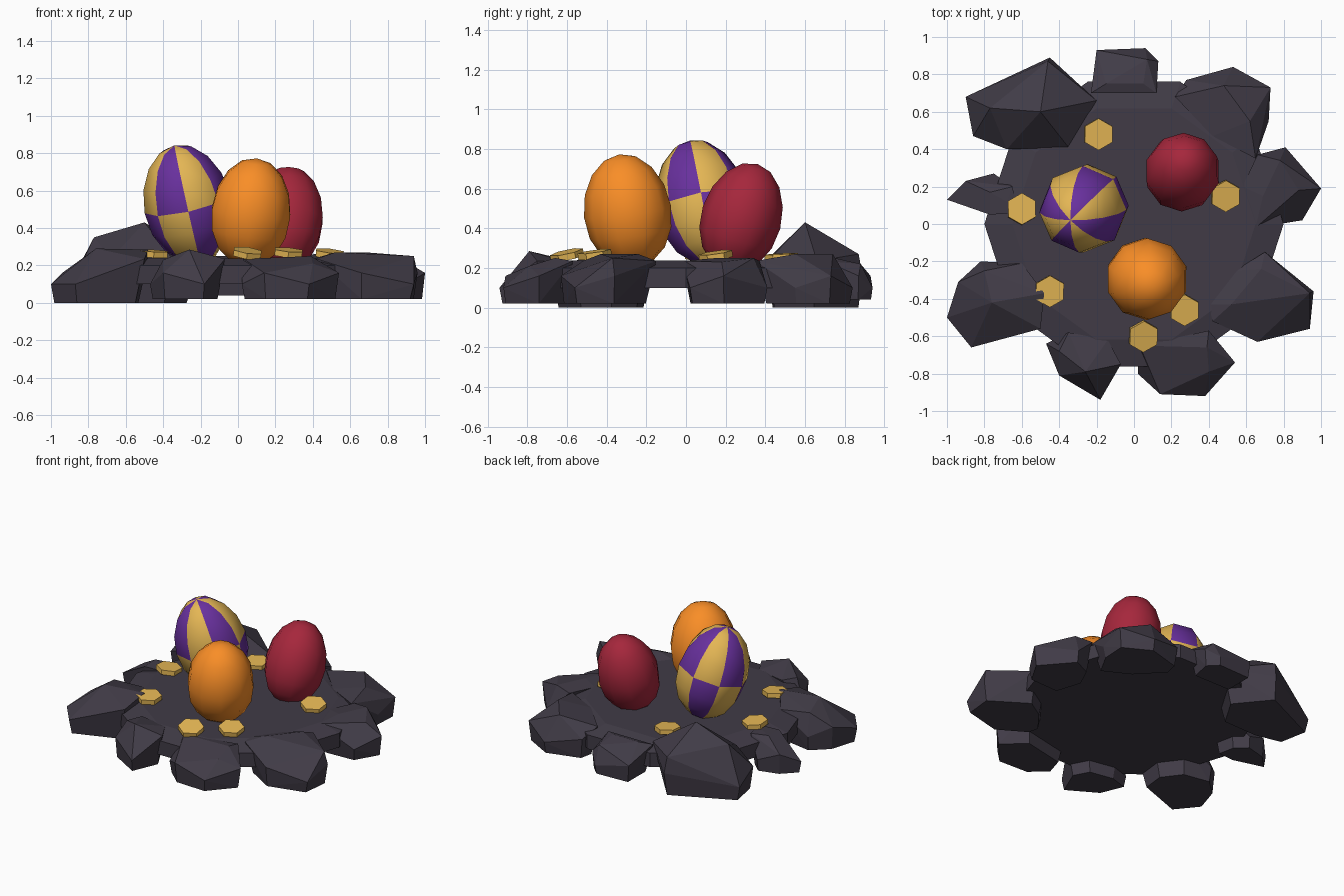
import bpy, bmesh, math
from mathutils import Vector

if "Cube" in bpy.data.objects:
    bpy.data.objects.remove(bpy.data.objects["Cube"])


def material(name, rgb):
    m = bpy.data.materials.new(name)
    m.diffuse_color = (*rgb, 1)
    m.use_nodes = True
    m.node_tree.nodes["Principled BSDF"].inputs["Base Color"].default_value = m.diffuse_color
    return m


ROCK = material("dark_rock", (0.052, 0.044, 0.062))
GOLD = material("gold", (0.78, 0.47, 0.09))
PURPLE = material("purple", (0.14, 0.03, 0.34))
ORANGE = material("orange", (0.95, 0.27, 0.02))
RED = material("red", (0.38, 0.02, 0.045))


def finish(name, bm, mats, smooth=False):
    bmesh.ops.recalc_face_normals(bm, faces=bm.faces)
    for f in bm.faces:
        f.smooth = smooth
    me = bpy.data.meshes.new(name)
    bm.to_mesh(me)
    bm.free()
    for m in mats:
        me.materials.append(m)
    ob = bpy.data.objects.new(name, me)
    bpy.context.collection.objects.link(ob)
    return ob


def stack(name, sides, rings, mat, start=0.0):
    """Solid made of stacked regular polygons, rings = (radius, z)."""
    bm = bmesh.new()
    loops = [[bm.verts.new((r * math.cos(start + math.tau * i / sides),
                            r * math.sin(start + math.tau * i / sides), z))
              for i in range(sides)] for r, z in rings]
    for a, b in zip(loops, loops[1:]):
        for i in range(sides):
            j = (i + 1) % sides
            bm.faces.new((a[i], a[j], b[j], b[i]))
    bm.faces.new(loops[0][::-1])
    bm.faces.new(loops[-1])
    return finish(name, bm, [mat])


def rock(name, outline, peaks, low=0.02, mid=0.13):
    """Faceted boulder: hull of a plan outline, a smaller foot and some peaks.
    Outline points above the nest floor are lifted so that they rest on it."""
    n = len(outline)
    cx = sum(p[0] for p in outline) / n
    cy = sum(p[1] for p in outline) / n
    bm = bmesh.new()
    for i, (x, y) in enumerate(outline):
        on_floor = math.hypot(x, y) < 0.79
        bm.verts.new((x, y, 0.235 if on_floor else mid + (0.03 if i % 2 else -0.03)))
        k = 0.8 if on_floor else 0.93
        bm.verts.new((cx + (x - cx) * k, cy + (y - cy) * k, low))
    for p in peaks:
        bm.verts.new(p)
    res = bmesh.ops.convex_hull(bm, input=bm.verts)
    loose = {v for v in res["geom_interior"] + res["geom_unused"]
             if isinstance(v, bmesh.types.BMVert)}
    bmesh.ops.delete(bm, geom=list(loose), context='VERTS')
    bmesh.ops.dissolve_limit(bm, angle_limit=math.radians(4),
                             verts=bm.verts, edges=bm.edges)
    finish(name, bm, [ROCK])


def egg(name, centre, radius, half, lean, mats, seg=10, rows=8):
    """Low-sided egg, leaning along the lean vector; two materials give checks."""
    bm = bmesh.new()
    bmesh.ops.create_uvsphere(bm, u_segments=seg, v_segments=rows, radius=1)
    if len(mats) > 1:
        for f in bm.faces:
            c = f.calc_center_median()
            sector = int((math.degrees(math.atan2(c.y, c.x)) % 360) / (360 / seg))
            f.material_index = (sector + (c.z < 0)) % 2
    turn = Vector((0, 0, 1)).rotation_difference(Vector(lean))
    for v in bm.verts:
        k = radius * (1 - 0.04 * v.co.z)
        v.co = turn @ Vector((v.co.x * k, v.co.y * k, v.co.z * half)) + Vector(centre)
    finish(name, bm, mats, smooth=True)


# Nest floor
stack("nest_floor", 10, [(0.8, 0.1), (0.8, 0.2), (0.65, 0.238)], ROCK)

# Ring of boulders
rock("rock_back_left", [(-0.9, 0.68), (-0.45, 0.89), (-0.2, 0.66), (-0.35, 0.41),
                        (-0.68, 0.4), (-0.86, 0.47)],
     [(-0.5, 0.6, 0.43), (-0.77, 0.62, 0.35), (-0.46, 0.87, 0.27), (-0.66, 0.44, 0.27)], 0.0)
rock("rock_back", [(-0.23, 0.7), (-0.2, 0.93), (0.06, 0.94), (0.13, 0.87), (0.12, 0.7)],
     [(-0.15, 0.75, 0.25), (0.05, 0.75, 0.25), (0.07, 0.88, 0.22)], 0.04)
rock("rock_back_right", [(0.22, 0.68), (0.28, 0.77), (0.53, 0.84), (0.73, 0.73),
                         (0.72, 0.55), (0.65, 0.35), (0.42, 0.47)],
     [(0.48, 0.74, 0.27), (0.62, 0.55, 0.27), (0.32, 0.68, 0.24)])
rock("rock_right", [(0.58, 0.2), (0.66, 0.37), (0.81, 0.41), (1.0, 0.19),
                    (0.9, 0.02), (0.65, -0.02)],
     [(0.78, 0.34, 0.25), (0.69, 0.15, 0.25), (0.88, 0.18, 0.23)])
rock("rock_front_right", [(0.4, -0.43), (0.54, -0.25), (0.7, -0.15), (0.96, -0.36),
                          (0.94, -0.56), (0.66, -0.63), (0.42, -0.52)],
     [(0.52, -0.43, 0.27), (0.68, -0.24, 0.27), (0.94, -0.37, 0.25)])
rock("rock_front_inner_right", [(0.02, -0.8), (0.03, -0.65), (0.4, -0.57), (0.54, -0.74),
                                (0.38, -0.92), (0.14, -0.91)],
     [(0.39, -0.66, 0.25), (0.1, -0.71, 0.22), (0.4, -0.79, 0.21)])
rock("rock_front_inner_left", [(-0.47, -0.64), (-0.35, -0.58), (-0.14, -0.62), (-0.07, -0.75),
                               (-0.18, -0.94), (-0.4, -0.81)],
     [(-0.26, -0.79, 0.285), (-0.4, -0.68, 0.23), (-0.12, -0.7, 0.22)])
rock("rock_front_left", [(-1.0, -0.5), (-0.94, -0.31), (-0.82, -0.2), (-0.6, -0.21),
                         (-0.48, -0.37), (-0.5, -0.56), (-0.87, -0.66)],
     [(-0.76, -0.42, 0.29), (-0.8, -0.25, 0.25), (-0.48, -0.37, 0.285)], 0.0)
rock("rock_left", [(-1.0, 0.13), (-0.9, 0.23), (-0.75, 0.27), (-0.65, 0.2),
                   (-0.62, 0.06), (-0.77, 0.05)],
     [(-0.77, 0.17, 0.24), (-0.68, 0.12, 0.24)])

# Eggs
egg("checked_egg", (-0.27, 0.08, 0.53), 0.235, 0.325, (-0.07, -0.06, 0.31),
    [GOLD, PURPLE], seg=8)
egg("orange_egg", (0.07, -0.295, 0.485), 0.221, 0.292, (0.03, -0.04, 0.28), [ORANGE])
egg("red_egg", (0.26, 0.28, 0.455), 0.203, 0.282, (0.02, 0.08, 0.27), [RED])

# Scattered hexagonal coins: x, y, z, tilt about x, tilt about y
for i, (x, y, z, tx, ty) in enumerate([
        (-0.19, 0.48, 0.255, 3, 2), (-0.6, 0.08, 0.255, -4, 4), (-0.45, -0.36, 0.262, 4, 3),
        (0.05, -0.6, 0.265, 12, 8), (0.27, -0.46, 0.268, 8, 5), (0.49, 0.15, 0.262, 8, 6)]):
    coin = stack(f"coin_{i + 1}", 6, [(0.085, -0.016), (0.085, 0.016)], GOLD, math.pi / 6)
    coin.location = (x, y, z)
    coin.rotation_euler = (math.radians(tx), math.radians(ty), 0)
